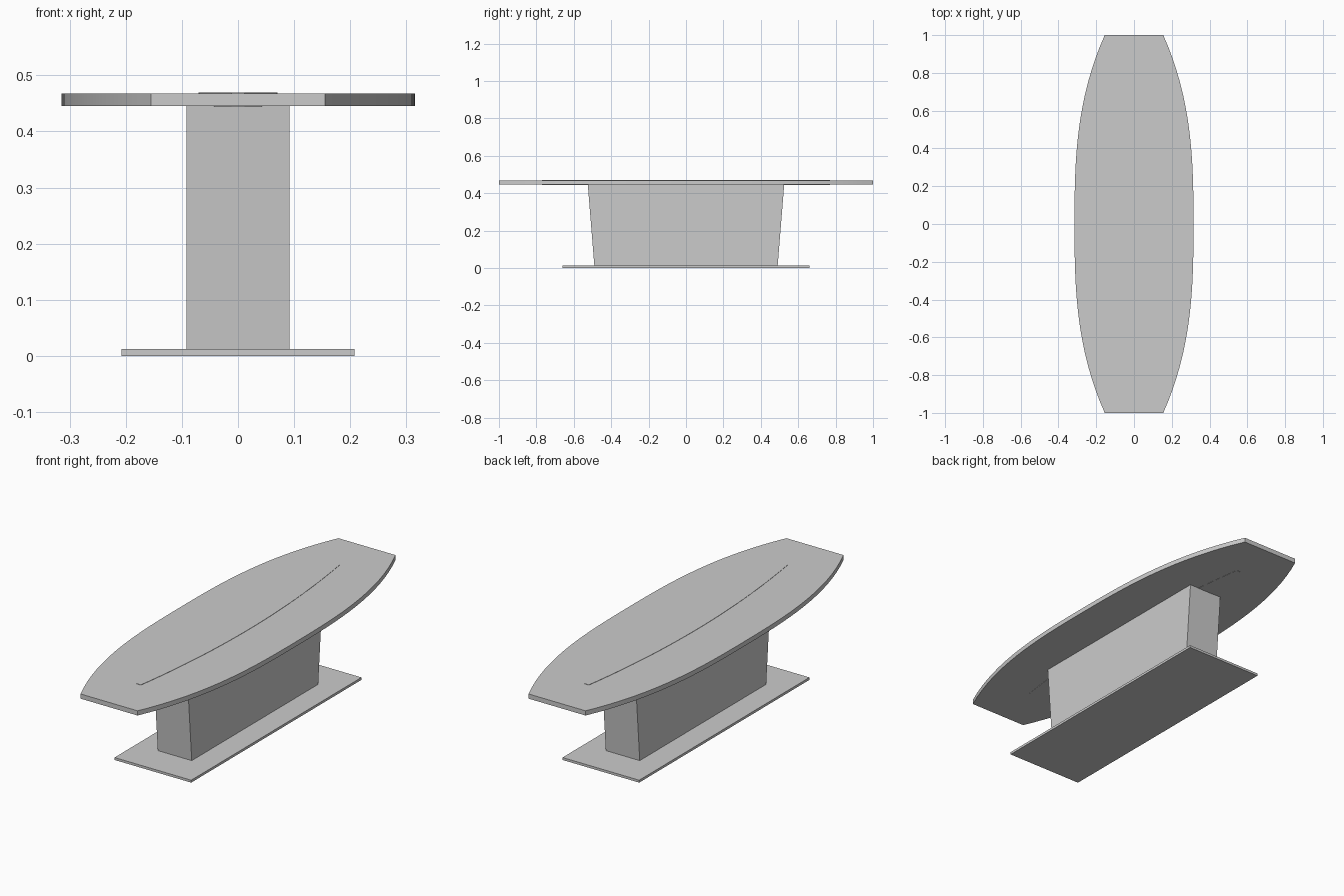
import bpy, bmesh

if "Cube" in bpy.data.objects:
    bpy.data.objects.remove(bpy.data.objects["Cube"])


def prism(name, outline, z0, z1, top_scale_y=1.0):
    """Extrude an XY outline from z0 to z1, optionally flaring the top along y."""
    n = len(outline)
    bm = bmesh.new()
    low = [bm.verts.new((x, y, z0)) for x, y in outline]
    high = [bm.verts.new((x, y * top_scale_y, z1)) for x, y in outline]
    bm.faces.new(low[::-1])
    bm.faces.new(high)
    for i in range(n):
        j = (i + 1) % n
        bm.faces.new((low[i], low[j], high[j], high[i]))
    bmesh.ops.recalc_face_normals(bm, faces=bm.faces)
    mesh = bpy.data.meshes.new(name)
    bm.to_mesh(mesh)
    bm.free()
    obj = bpy.data.objects.new(name, mesh)
    bpy.context.collection.objects.link(obj)
    return obj


def rect(hx, hy):
    return [(-hx, -hy), (hx, -hy), (hx, hy), (-hx, hy)]


def boat(end_w, mid_w, half_len, power, steps=32):
    """Boat-shaped outline: bowed long sides, blunt ends."""
    side = []
    for i in range(steps + 1):
        t = -1 + 2 * i / steps
        side.append((end_w + (mid_w - end_w) * (1 - abs(t) ** power), t * half_len))
    return side + [(-x, y) for x, y in reversed(side)]


def smooth(obj):
    bpy.ops.object.select_all(action='DESELECT')
    bpy.context.view_layer.objects.active = obj
    obj.select_set(True)
    bpy.ops.object.shade_smooth_by_angle(angle=0.5)


# Floor plate
prism("base_plate", rect(0.208, 0.66), 0.0, 0.012)

# Pedestal, flaring lengthwise towards the top
prism("pedestal", rect(0.092, 0.49), 0.012, 0.445, 0.525 / 0.49)

# Boat-shaped table top
smooth(prism("table_top", boat(0.155, 0.315, 1.0, 2.8), 0.445, 0.468))

# Slim inlay running through the middle of the top
smooth(prism("centre_inlay", boat(0.012, 0.07, 0.77, 2.0), 0.444, 0.4695))
